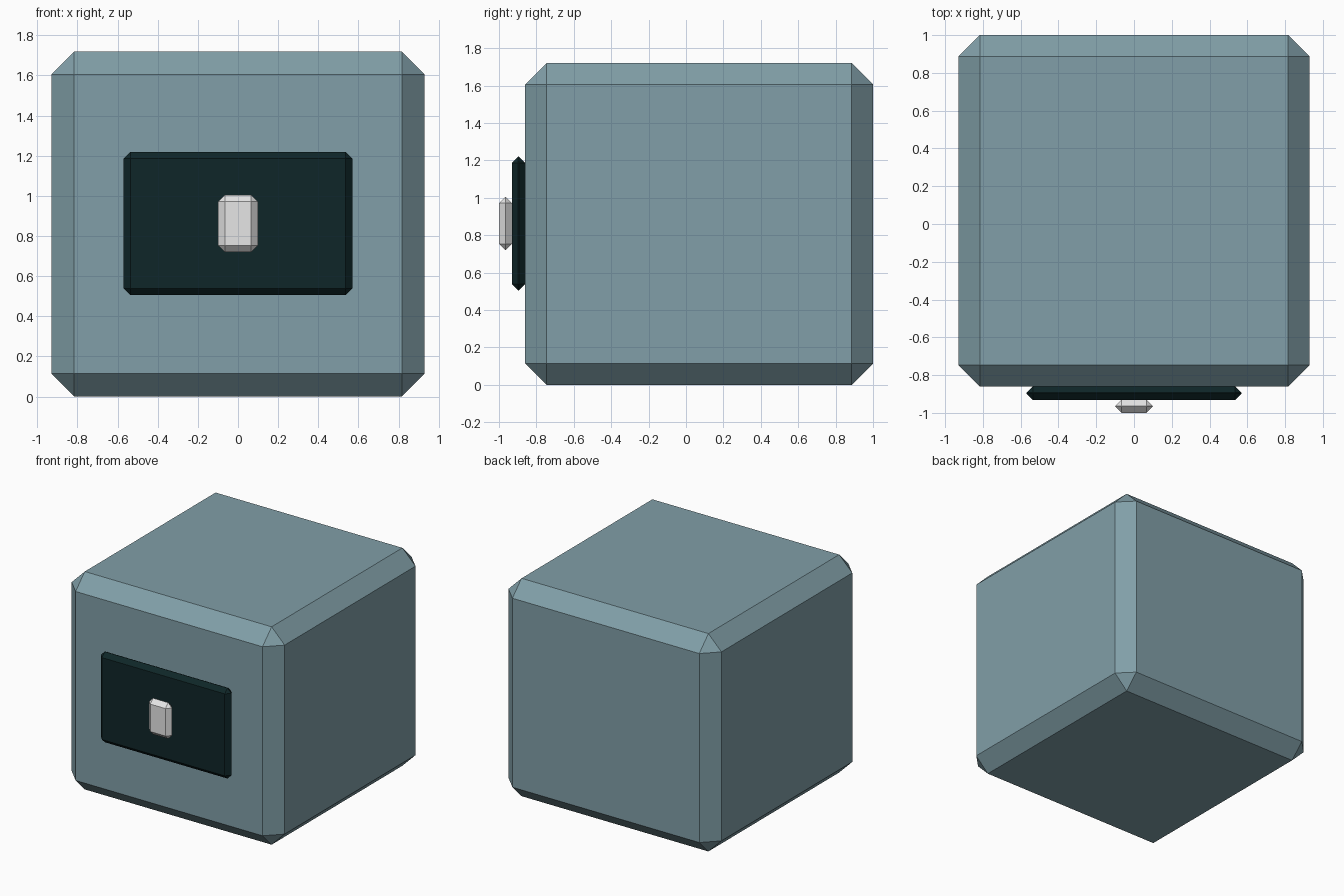
import bpy, bmesh

if "Cube" in bpy.data.objects:
    bpy.data.objects.remove(bpy.data.objects["Cube"])


def srgb(r, g, b):
    def lin(c):
        c /= 255
        return c / 12.92 if c <= 0.04045 else ((c + 0.055) / 1.055) ** 2.4
    return (lin(r), lin(g), lin(b), 1.0)


def material(name, rgb):
    m = bpy.data.materials.new(name)
    m.diffuse_color = srgb(*rgb)
    m.use_nodes = True
    m.node_tree.nodes["Principled BSDF"].inputs["Base Color"].default_value = m.diffuse_color
    return m


def chamfered_box(name, lo, hi, chamfer, mat):
    """Box between two corners with every edge cut by one flat chamfer."""
    bm = bmesh.new()
    bmesh.ops.create_cube(bm, size=1)
    for v in bm.verts:
        v.co = [(a + b) / 2 + c * (b - a) for a, b, c in zip(lo, hi, v.co)]
    bmesh.ops.bevel(bm, geom=bm.edges[:], offset=chamfer, segments=1,
                    affect='EDGES', clamp_overlap=True)
    bmesh.ops.recalc_face_normals(bm, faces=bm.faces[:])
    me = bpy.data.meshes.new(name)
    bm.to_mesh(me)
    bm.free()
    me.materials.append(mat)
    ob = bpy.data.objects.new(name, me)
    bpy.context.collection.objects.link(ob)
    return ob


slate = material("slate blue", (129, 159, 168))
dark = material("dark teal", (15, 38, 40))
silver = material("light grey", (230, 230, 230))

# Main block
chamfered_box("body", (-0.93, -0.86, 0), (0.93, 1.0, 1.72), 0.114, slate)
# Dark plate on the front
chamfered_box("front_panel", (-0.57, -0.931, 0.505), (0.57, -0.859, 1.22), 0.034, dark)
# Small knob on the plate
chamfered_box("knob", (-0.10, -1.0, 0.72), (0.10, -0.93, 1.005), 0.034, silver)
